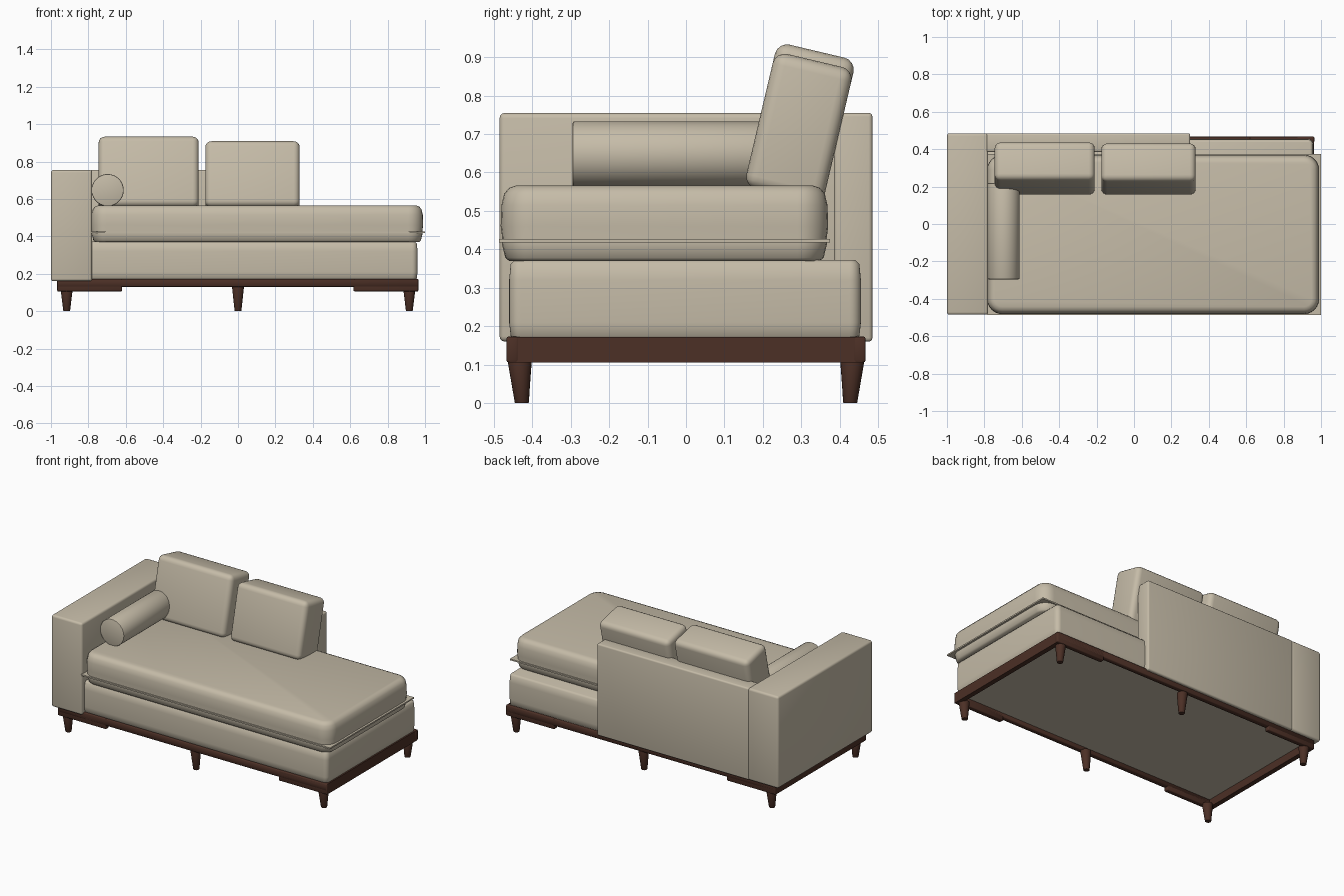
import bpy, bmesh
from math import sin, cos, pi, radians
from mathutils import Matrix

if "Cube" in bpy.data.objects:
    bpy.data.objects.remove(bpy.data.objects["Cube"], do_unlink=True)


def material(name, colour):
    m = bpy.data.materials.new(name)
    m.use_nodes = True
    m.diffuse_color = (*colour, 1)
    m.node_tree.nodes["Principled BSDF"].inputs["Base Color"].default_value = (*colour, 1)
    return m


FABRIC = material("beige fabric", (0.56, 0.50, 0.39))
WOOD = material("dark brown wood", (0.072, 0.029, 0.019))


def finish(name, bm, mat, angle=50):
    bmesh.ops.recalc_face_normals(bm, faces=bm.faces)
    me = bpy.data.meshes.new(name)
    bm.to_mesh(me)
    bm.free()
    me.shade_smooth()
    me.set_sharp_from_angle(angle=radians(angle))
    me.materials.append(mat)
    ob = bpy.data.objects.new(name, me)
    bpy.context.collection.objects.link(ob)
    return ob


def box(name, x, y, z, mat, bevel=0.0, segments=3):
    """Box spanning the given x, y and z ranges, with rounded edges."""
    bm = bmesh.new()
    bmesh.ops.create_cube(bm, size=1)
    size = [b - a for a, b in (x, y, z)]
    bmesh.ops.scale(bm, vec=size, verts=bm.verts)
    if bevel:
        bmesh.ops.bevel(bm, geom=bm.edges[:], offset=bevel, segments=segments,
                        profile=0.5, affect='EDGES')
    ob = finish(name, bm, mat)
    ob.location = [(a + b) / 2 for a, b in (x, y, z)]
    return ob


def cushion(name, x, y, radius, rings):
    """Stack of rounded rectangles; each ring is (height, inset)."""
    bm = bmesh.new()
    loops = []
    steps = 6
    for z, inset in rings:
        loop = []
        for corner, (sx, sy) in enumerate([(1, 1), (0, 1), (0, 0), (1, 0)]):
            cx = x[1] - radius if sx else x[0] + radius
            cy = y[1] - radius if sy else y[0] + radius
            for i in range(steps + 1):
                a = (corner + i / steps) * pi / 2
                r = radius - inset
                loop.append(bm.verts.new((cx + r * cos(a), cy + r * sin(a), z)))
        loops.append(loop)
    n = len(loops[0])
    for low, high in zip(loops, loops[1:]):
        for i in range(n):
            j = (i + 1) % n
            bm.faces.new((low[i], low[j], high[j], high[i]))
    bm.faces.new(loops[0])
    bm.faces.new(loops[-1])
    return finish(name, bm, FABRIC)


def cylinder(name, r_low, r_high, length, mat, sides, bevel=0.0):
    bm = bmesh.new()
    bmesh.ops.create_cone(bm, cap_ends=True, segments=sides, radius1=r_low,
                          radius2=r_high, depth=length)
    if bevel:
        rims = [e for e in bm.edges if abs(e.verts[0].co.z - e.verts[1].co.z) < 1e-5]
        bmesh.ops.bevel(bm, geom=rims, offset=bevel, segments=2, profile=0.5, affect='EDGES')
    return finish(name, bm, mat, 40)


# Upholstered arm, back panel and underside
box("arm", (-1, -0.78), (-0.485, 0.485), (0.16, 0.755), FABRIC, 0.014)
box("back_panel", (-0.79, 0.30), (0.385, 0.485), (0.16, 0.755), FABRIC, 0.01)
box("underside_panel", (-0.95, 0.945), (-0.45, 0.45), (0.155, 0.175), FABRIC)

# Base and mattress, with a thin welt around the mattress
cushion("base", (-0.80, 0.96), (-0.46, 0.455), 0.03,
        [(0.165, 0.014), (0.175, 0.004), (0.21, 0.0), (0.32, 0.0), (0.362, 0.004), (0.372, 0.014)])
cushion("mattress", (-0.785, 0.99), (-0.482, 0.37), 0.08,
        [(0.37, 0.022), (0.378, 0.012), (0.415, 0.003), (0.43, 0.004),
         (0.46, 0.0), (0.515, 0.002), (0.545, 0.009), (0.56, 0.022), (0.566, 0.04)])
box("mattress_welt", (-0.785, 1.0), (-0.486, 0.374), (0.418, 0.427), FABRIC)

# Leaning back pillows
TILT = radians(13.3)
for name, x, height in (("pillow_right", (-0.745, -0.21), 0.385),
                        ("pillow_left", (-0.175, 0.33), 0.36)):
    pillow = box(name, x, (-0.105, 0.105), (0, height), FABRIC, 0.032, 4)
    pillow.rotation_euler.x = -TILT
    pillow.location.y = 0.15 + height / 2 * sin(TILT) + 0.105 * cos(TILT)
    pillow.location.z = 0.565 + height / 2 * cos(TILT) - 0.105 * sin(TILT)

# Bolster beside the arm
bolster = cylinder("bolster", 0.086, 0.086, 0.515, FABRIC, 40, 0.006)
bolster.rotation_euler.x = pi / 2
bolster.location = (-0.697, -0.038, 0.647)

# Wooden frame: long rails, deeper end rails and corner rails
for side, s in (("front", -1), ("back", 1)):
    ys = sorted((s * 0.436, s * 0.467))
    box(side + "_rail", (-0.965, 0.962), ys, (0.13, 0.172), WOOD, 0.003, 1)
    for end, xs in (("right", (-0.967, -0.62)), ("left", (0.618, 0.964))):
        box(f"{side}_{end}_corner_rail", xs, ys, (0.106, 0.173), WOOD, 0.005, 2)
for end, xs in (("right", (-0.966, -0.935)), ("left", (0.932, 0.963))):
    box(end + "_end_rail", xs, (-0.46, 0.46), (0.106, 0.172), WOOD)

# Tapered legs, splayed so the feet sit slightly inward
for side, s in (("front", -1), ("back", 1)):
    for place, x in (("right", -0.916), ("middle", 0.0), ("left", 0.916)):
        h = 0.13 if place == "middle" else 0.115
        leg = cylinder(f"{side}_{place}_leg", 0.018, 0.032, h, WOOD, 20, 0.002)
        shear = Matrix.Identity(4)
        shear[1][2] = s * 0.05
        leg.data.transform(shear)
        leg.location = (x, s * 0.43, h / 2)
